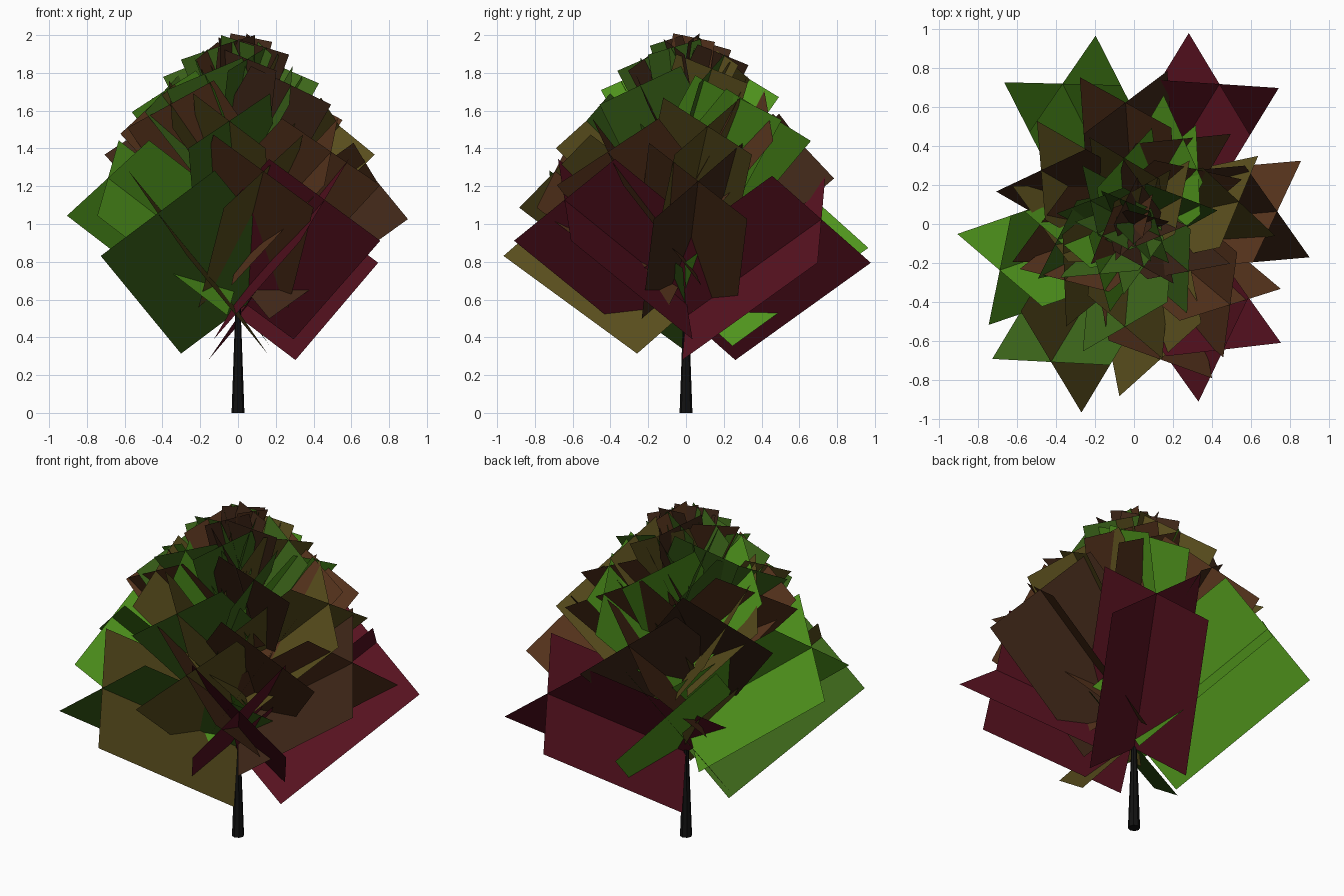
import bpy, bmesh, math, random
from mathutils import Vector

if "Cube" in bpy.data.objects:
    bpy.data.objects.remove(bpy.data.objects["Cube"])

random.seed(4)


def material(name, rgb):
    m = bpy.data.materials.new(name)
    m.diffuse_color = (*rgb, 1)
    m.use_nodes = True
    m.node_tree.nodes["Principled BSDF"].inputs["Base Color"].default_value = m.diffuse_color
    return m


CRIMSON = material("crimson_leaf", (0.10, 0.006, 0.015))
BROWN = material("brown_leaf", (0.095, 0.034, 0.012))
DARK = material("dark_leaf", (0.05, 0.02, 0.009))
OLIVE = material("olive_leaf", (0.10, 0.075, 0.012))
GREEN = material("green_leaf", (0.08, 0.30, 0.012))
DEEP = material("deep_green_leaf", (0.045, 0.13, 0.01))
BARK = material("bark", (0.006, 0.006, 0.006))


def add_object(name, bm, mats):
    me = bpy.data.meshes.new(name)
    bm.to_mesh(me)
    bm.free()
    for m in mats:
        me.materials.append(m)
    ob = bpy.data.objects.new(name, me)
    bpy.context.collection.objects.link(ob)
    return ob


def leaf_branch(name, z, azimuth, mats):
    """Two square-set leaf cards crossing along a rising branch."""
    d = z - 0.51
    half = 0.382 - 0.15 * d - 0.062 * d * d
    length = 2.58 * half
    e = math.radians(31.5 + 19 * d + 14 * d * d)
    a = math.radians(azimuth)
    radial = Vector((math.cos(a), math.sin(a), 0))
    side = Vector((-math.sin(a), math.cos(a), 0))
    along = radial * math.cos(e) + Vector((0, 0, math.sin(e)))
    up = along.cross(side) * -1
    base = Vector((0, 0, z))
    tip = base + along * length
    bm = bmesh.new()
    for i, s in enumerate((1, -1)):
        w = (side * s + up) * half * math.sqrt(0.5)
        f = bm.faces.new([bm.verts.new(p) for p in (base - w, base + w, tip + w, tip - w)])
        f.material_index = i
    add_object(name, bm, mats)


# Trunk: thin taper, broader in the bare lower part
bm = bmesh.new()
rings = []
for z, r in ((0, 0.034), (0.5, 0.016), (1.1, 0.01), (1.75, 0.003)):
    rings.append([bm.verts.new((r * math.cos(k * math.pi / 4), r * math.sin(k * math.pi / 4), z))
                  for k in range(8)])
for lo, hi in zip(rings, rings[1:]):
    for k in range(8):
        bm.faces.new((lo[k], lo[(k + 1) % 8], hi[(k + 1) % 8], hi[k]))
bm.faces.new(rings[0][::-1])
bm.faces.new(rings[-1])
add_object("trunk", bm, [BARK])

# Large outer branches: height, direction, leaf colours
outer = [
    (0.51, 58.6, CRIMSON, CRIMSON), (0.54, 239, OLIVE, DEEP),
    (0.575, 117, GREEN, GREEN), (0.606, 305.5, CRIMSON, CRIMSON),
    (0.70, 5, BROWN, DARK), (0.715, 199, GREEN, GREEN),
    (0.75, 281, BROWN, OLIVE), (0.85, 320, BROWN, BROWN),
    (0.88, 94, BROWN, DARK), (0.99, 12, OLIVE, OLIVE),
    (0.99, 150, DARK, OLIVE), (1.12, 219, OLIVE, BROWN),
]
for i, (z, az, m1, m2) in enumerate(outer):
    leaf_branch(f"lower_branch_{i + 1}", z, az, (m1, m2))

# Smaller crown branches spiralling to the top
palette = [GREEN, OLIVE, DEEP, BROWN, DARK, DEEP]
heights = [1.02, 1.055, 1.09] + [1.16 + 0.0415 * k for k in range(14)]
directions = [265, 60, 180]
for i, z in enumerate(heights):
    az = directions[i] if i < 3 else i * 137.5 + random.uniform(-15, 15)
    leaf_branch(f"crown_branch_{i + 1}", z, az, random.sample(palette, 2))
